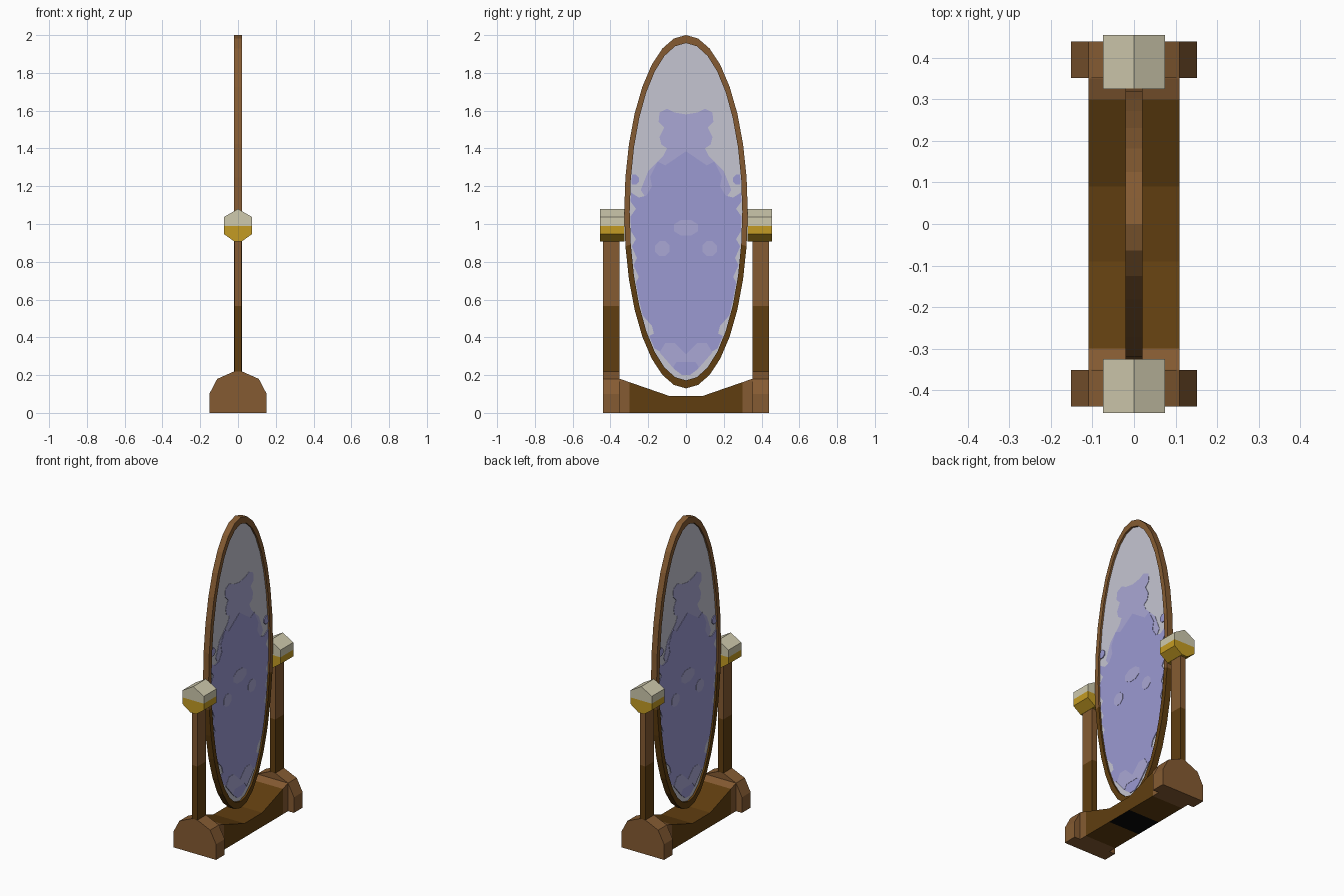
import bpy, bmesh, math
from mathutils import Vector

if "Cube" in bpy.data.objects:
    bpy.data.objects.remove(bpy.data.objects["Cube"])


def material(name, r, g, b):
    m = bpy.data.materials.new(name)
    m.diffuse_color = (r, g, b, 1)
    m.use_nodes = True
    m.node_tree.nodes["Principled BSDF"].inputs["Base Color"].default_value = m.diffuse_color
    return m


BROWN = material("brown wood", 0.235, 0.105, 0.032)
DARK = material("dark wood", 0.117, 0.048, 0.005)
BLACK = material("black underside", 0.002, 0.002, 0.002)
CREAM = material("cream", 0.62, 0.585, 0.42)
GOLD = material("gold", 0.55, 0.33, 0.017)
SILVER = material("silver glass", 0.56, 0.56, 0.64)
VIOLET = material("violet glass", 0.33, 0.32, 0.64)
LILAC = material("lilac glass", 0.40, 0.39, 0.66)


def prism(name, pts, axis, lo, hi, mats, cuts=(), rule=None):
    """Extrude a profile along x (pts are y,z) or y (pts are x,z), cut it, colour it by rule."""
    def place(p, d):
        return (d, p[0], p[1]) if axis == "x" else (p[0], d, p[1])
    bm = bmesh.new()
    face = bm.faces.new([bm.verts.new(place(p, lo)) for p in pts])
    top = bmesh.ops.extrude_face_region(bm, geom=[face])["geom"]
    shift = Vector(place((0, 0), hi - lo))
    bmesh.ops.translate(bm, vec=shift, verts=[g for g in top if isinstance(g, bmesh.types.BMVert)])
    for co, no in cuts:
        bmesh.ops.bisect_plane(bm, geom=bm.verts[:] + bm.edges[:] + bm.faces[:],
                               plane_co=co, plane_no=no)
    return finish(name, bm, mats, rule)


def finish(name, bm, mats, rule=None):
    bmesh.ops.recalc_face_normals(bm, faces=bm.faces[:])
    if rule:
        for f in bm.faces:
            f.material_index = rule(f.calc_center_median(), f.normal)
    me = bpy.data.meshes.new(name)
    bm.to_mesh(me)
    bm.free()
    for m in mats:
        me.materials.append(m)
    ob = bpy.data.objects.new(name, me)
    bpy.context.collection.objects.link(ob)
    return ob


def mirrored(half):
    return half + [(-a, b) for a, b in reversed(half) if abs(a) > 1e-6]


# Oval mirror
N, CZ = 32, 1.065
OUTER, INNER = (0.327, 0.935), (0.298, 0.893)


def oval(i, size):
    a = 2 * math.pi * i / N
    return size[0] * math.sin(a), CZ + size[1] * math.cos(a)


def inside(p):
    """Pull a point back to just inside the glass edge."""
    r = math.hypot(p[0] / INNER[0], (p[1] - CZ) / INNER[1])
    k = min(1, 0.985 / r) if r else 1
    return p[0] * k, CZ + (p[1] - CZ) * k


# Frame ring with a rectangular section
bm = bmesh.new()
rings = []
for i in range(N):
    section = [(OUTER, -0.02), (OUTER, 0.02), (INNER, 0.02), (INNER, -0.02)]
    rings.append([bm.verts.new((x, *oval(i, s))) for s, x in section])
for i in range(N):
    a, b = rings[i], rings[(i + 1) % N]
    for j in range(4):
        k = (j + 1) % 4
        bm.faces.new((a[j], a[k], b[k], b[j]))
finish("mirror_frame", bm, [BROWN, DARK], lambda c, n: int(c.z < 0.95))

# Glass, with the painted reflection as thin stacked plates
prism("mirror_glass", [oval(i, INNER) for i in range(N)], "x", -0.008, 0.008, [SILVER])
head = mirrored([(0, 1.58), (0.06, 1.59), (0.1, 1.61), (0.14, 1.59), (0.145, 1.54), (0.115, 1.51),
                 (0.14, 1.46), (0.13, 1.42), (0.1, 1.40), (0.12, 1.36), (0.2, 1.28),
                 (0.24, 1.18), (0.2, 1.12), (0, 1.1)])
prism("reflection_head", head, "x", -0.010, 0.010, [LILAC])
body = mirrored([(0, 1.385), (0.11, 1.31), (0.15, 1.33), (0.19, 1.25), (0.18, 1.20), (0.21, 1.15),
                 (0.25, 1.14), (0.30, 1.17), (0.30, 1.12), (0.265, 1.08), (0.30, 1.04),
                 (0.30, 0.96), (0.265, 0.92), (0.29, 0.88), (0.26, 0.82), (0.28, 0.78),
                 (0.25, 0.72), (0.28, 0.67), (0.25, 0.60), (0.24, 0.49), (0.18, 0.46),
                 (0.17, 0.42), (0.20, 0.39), (0.17, 0.33), (0.13, 0.32), (0.06, 0.23),
                 (0.02, 0.20), (0, 0.20)])
prism("reflection_body", [inside(p) for p in body], "x", -0.012, 0.012, [VIOLET])
hem = mirrored([(0, 0.31), (0.06, 0.37), (0.11, 0.37), (0.14, 0.32), (0.07, 0.24), (0.05, 0.27)])
prism("reflection_hem", hem, "x", -0.0135, 0.0135, [LILAC])


def spot(name, y, z, ry, rz, mat):
    pts = [(y + ry * math.sin(math.pi * (i + 0.5) / 4), z + rz * math.cos(math.pi * (i + 0.5) / 4))
           for i in range(8)]
    prism(name, [inside(p) for p in pts], "x", -0.0135, 0.0135, [mat])


spot("reflection_spot_centre", 0, 0.98, 0.07, 0.045, LILAC)

for side, s in (("left", -1), ("right", 1)):
    spot("reflection_spot_" + side, s * 0.125, 0.87, 0.042, 0.042, LILAC)
    spot("reflection_shoulder_" + side, s * 0.275, 1.235, 0.028, 0.028, VIOLET)

    # Foot block
    foot = mirrored([(0.152, 0), (0.152, 0.10), (0.11, 0.18), (0.02, 0.22)])
    prism("foot_" + side, foot, "y", s * 0.352, s * 0.44, [BROWN])

    # Post, darker in its lower half
    post = [(-0.019, 0.2), (0.019, 0.2), (0.019, 0.92), (-0.019, 0.92)]
    prism("post_" + side, post, "y", s * 0.353, s * 0.439, [BROWN, DARK],
          [((0, 0, 0.565), (0, 0, 1))], lambda c, n: int(c.z < 0.565))

    # Six-sided pivot knob, cream over gold
    knob = mirrored([(0.02, 0.908), (0.075, 0.947), (0.075, 1.037), (0, 1.08)])
    prism("pivot_knob_" + side, knob, "y", s * 0.325, s * 0.455, [CREAM, GOLD],
          [((0, 0, 0.99), (0, 0, 1))], lambda c, n: int(c.z < 0.99))

# Base beam, dipped in the middle, dark between its ends
beam = mirrored([(0.36, 0), (0.36, 0.18), (0.35, 0.18), (0.09, 0.09)])
cuts = [((0, y, 0), (0, 1, 0)) for y in (-0.3, -0.09, 0.09, 0.3)]


def beam_colour(c, n):
    if n.z < -0.9 and abs(c.y) < 0.09:
        return 2
    return int(abs(c.y) < 0.3)


prism("base_beam", beam, "x", -0.11, 0.11, [BROWN, DARK, BLACK], cuts, beam_colour)
